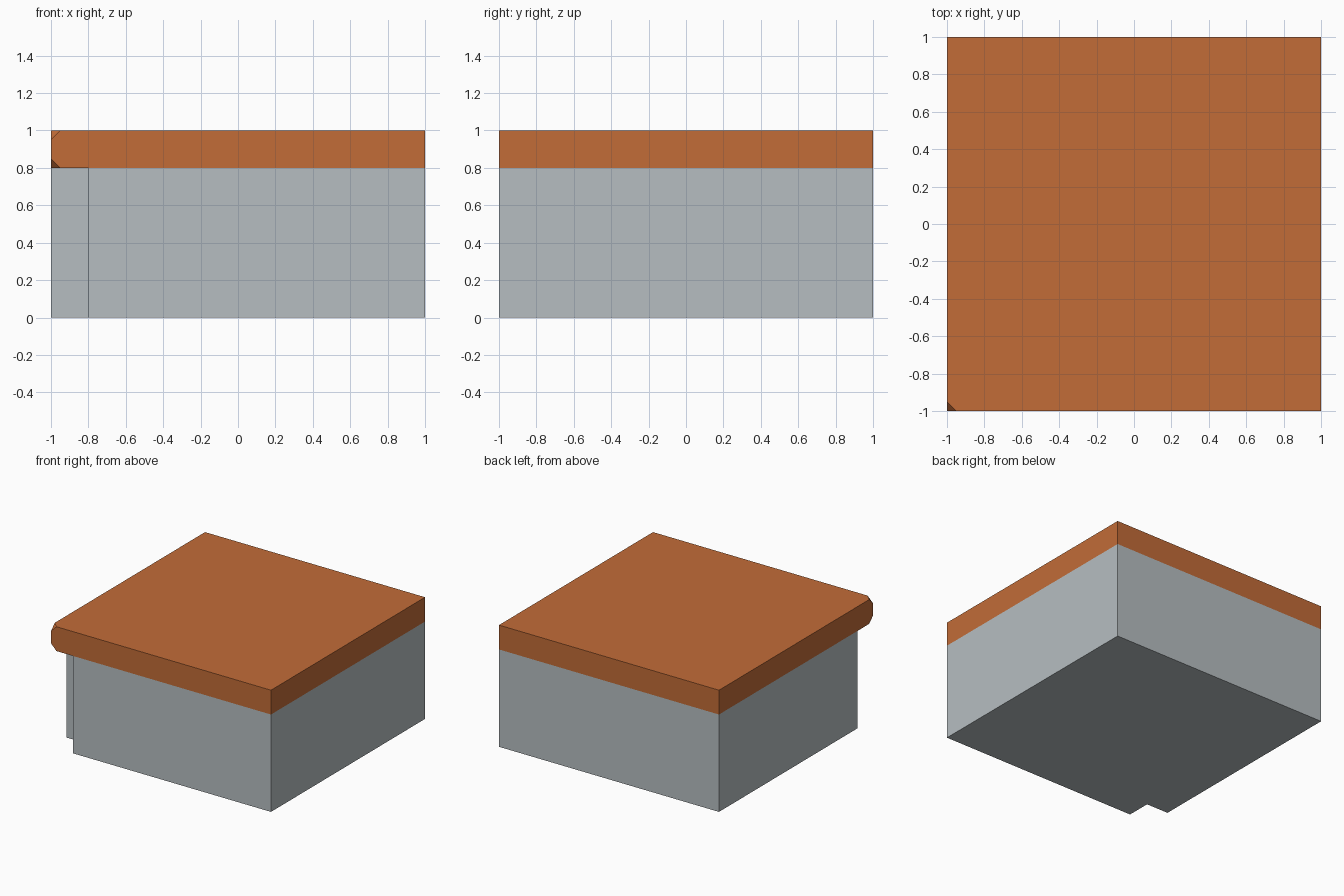
import bpy, bmesh
from mathutils import Vector, Matrix

if "Cube" in bpy.data.objects:
    bpy.data.objects.remove(bpy.data.objects["Cube"])

SPLIT, TOP, NOTCH, CUT = 0.8, 1.0, 0.2, 0.05


def material(name, rgb):
    m = bpy.data.materials.new(name)
    m.diffuse_color = (*rgb, 1.0)
    m.use_nodes = True
    m.node_tree.nodes["Principled BSDF"].inputs["Base Color"].default_value = m.diffuse_color
    return m


def add_object(name, bm, mat):
    me = bpy.data.meshes.new(name)
    bm.to_mesh(me)
    bm.free()
    me.materials.append(mat)
    ob = bpy.data.objects.new(name, me)
    bpy.context.collection.objects.link(ob)
    return ob


orange = material("orange_clay", (0.54, 0.15, 0.039))
grey = material("grey_stone", (0.47, 0.515, 0.535))

# Stone body: square block with one notched corner, open where the slab covers it
n = -1 + NOTCH
profile = [(n, -1), (1, -1), (1, 1), (-1, 1), (-1, n), (n, n)]
bm = bmesh.new()
low = [bm.verts.new((x, y, 0)) for x, y in profile]
high = [bm.verts.new((x, y, SPLIT)) for x, y in profile]
for i in range(len(profile)):
    j = (i + 1) % len(profile)
    bm.faces.new((low[i], low[j], high[j], high[i]))
bm.faces.new(low[::-1])
add_object("stone_body", bm, grey)

# Top slab
bm = bmesh.new()
bmesh.ops.create_cube(bm, size=1, matrix=Matrix.Translation((0, 0, (SPLIT + TOP) / 2))
                      @ Matrix.Diagonal((2, 2, TOP - SPLIT, 1)))

# Clip the two slab corners that overhang the notch
for z, up in ((TOP, 1), (SPLIT, -1)):
    cut = bmesh.ops.bisect_plane(bm, geom=bm.verts[:] + bm.edges[:] + bm.faces[:],
                                 plane_co=Vector((-1 + CUT, -1, z)),
                                 plane_no=Vector((-1, -1, up)), clear_outer=True)
    rim = [e for e in cut["geom_cut"] if isinstance(e, bmesh.types.BMEdge)]
    bmesh.ops.edgeloop_fill(bm, edges=rim)
bmesh.ops.recalc_face_normals(bm, faces=bm.faces[:])


# Keep the slab underside only above the notch
def underside():
    bm.normal_update()
    return [f for f in bm.faces if f.normal.z < -0.9]


for axis in ((1, 0, 0), (0, 1, 0)):
    faces = underside()
    geom = faces + list({e for f in faces for e in f.edges}) + list({v for f in faces for v in f.verts})
    bmesh.ops.bisect_plane(bm, geom=geom, plane_co=Vector((n, n, 0)), plane_no=Vector(axis))
hidden = [f for f in underside()
          if max(f.calc_center_median().x, f.calc_center_median().y) > n]
bmesh.ops.delete(bm, geom=hidden, context='FACES')
add_object("top_slab", bm, orange)
